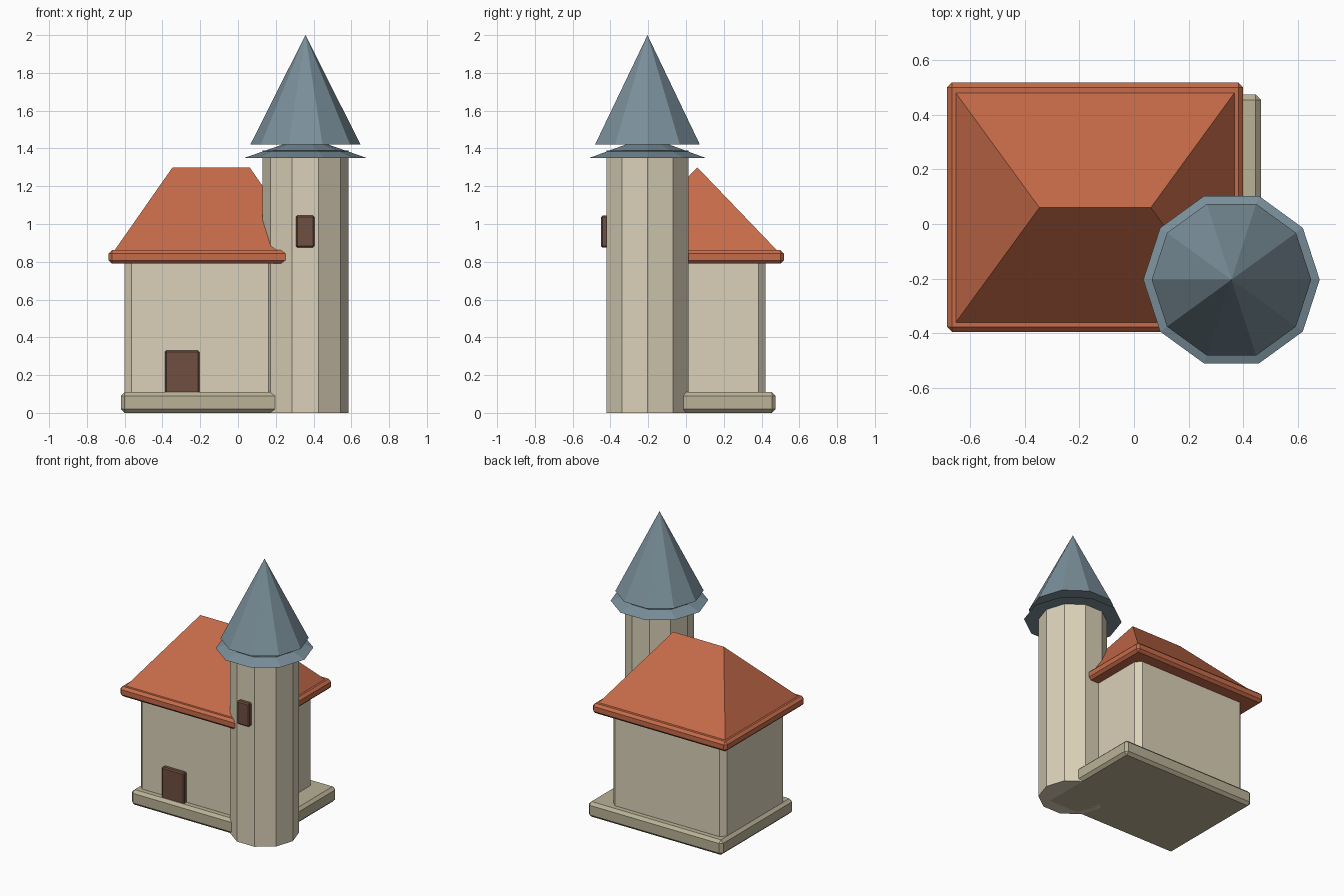
import bpy, bmesh, math
from mathutils import Vector

if "Cube" in bpy.data.objects:
    bpy.data.objects.remove(bpy.data.objects["Cube"], do_unlink=True)


def material(name, rgb):
    # sRGB 0-255 to linear
    lin = [((c / 255 + 0.055) / 1.055) ** 2.4 for c in rgb] + [1.0]
    m = bpy.data.materials.new(name)
    m.use_nodes = True
    m.diffuse_color = lin
    m.node_tree.nodes["Principled BSDF"].inputs["Base Color"].default_value = lin
    return m


PLASTER = material("pale plaster", (219, 209, 184))
STONE = material("foundation stone", (186, 177, 150))
TILE = material("red roof tile", (198, 107, 73))
SLATE = material("blue slate", (122, 143, 154))
WOOD = material("dark wood", (111, 79, 65))


def finish(name, bm, mat):
    bmesh.ops.recalc_face_normals(bm, faces=bm.faces)
    mesh = bpy.data.meshes.new(name)
    bm.to_mesh(mesh)
    bm.free()
    mesh.materials.append(mat)
    ob = bpy.data.objects.new(name, mesh)
    bpy.context.collection.objects.link(ob)
    return ob


def box(name, lo, hi, mat, bevel, upright_only=False):
    """Box between two corners with chamfered edges."""
    lo, hi = Vector(lo), Vector(hi)
    bm = bmesh.new()
    bmesh.ops.create_cube(bm, size=1)
    for v in bm.verts:
        v.co = (lo + hi) / 2 + v.co * (hi - lo)
    edges = [e for e in bm.edges if not upright_only
             or abs(e.verts[0].co.z - e.verts[1].co.z) > 0.01]
    bmesh.ops.bevel(bm, geom=edges, offset=bevel, segments=1, affect="EDGES")
    return finish(name, bm, mat)


def ten_sided(name, r1, z1, r2, z2, mat):
    """Ten-sided frustum, or cone when r2 is zero, on the tower axis."""
    bm = bmesh.new()
    rings = []
    for r, z in ((r1, z1), (r2, z2)):
        rings.append([bm.verts.new((TOWER_X + r * math.cos(math.tau * i / 10),
                                    TOWER_Y + r * math.sin(math.tau * i / 10), z))
                      for i in range(10)])
        bm.faces.new(rings[-1])
    for i in range(10):
        j = (i + 1) % 10
        bm.faces.new((rings[0][i], rings[0][j], rings[1][j], rings[1][i]))
    bmesh.ops.remove_doubles(bm, verts=bm.verts, dist=0.0001)
    return finish(name, bm, mat)


def hip_roof(name, half_x, half_y, half_ridge, z1, z2, mat):
    bm = bmesh.new()
    base = [bm.verts.new((HOUSE_X + sx * half_x, HOUSE_Y + sy * half_y, z1))
            for sx, sy in ((-1, -1), (1, -1), (1, 1), (-1, 1))]
    west, east = [bm.verts.new((HOUSE_X + s * half_ridge, HOUSE_Y, z2)) for s in (-1, 1)]
    a, b, c, d = base
    for f in ((a, b, east, west), (b, c, east), (c, d, west, east), (d, a, west), base):
        bm.faces.new(f)
    return finish(name, bm, mat)


HOUSE_X, HOUSE_Y = -0.1425, 0.06
TOWER_X, TOWER_Y = 0.357, -0.204

# House
box("foundation", (-0.62, -0.355, 0), (0.465, 0.475, 0.11), STONE, 0.02)
box("house_walls", (-0.6, -0.3, 0.09), (0.317, 0.42, 0.81), PLASTER, 0.037, True)
box("roof_eaves", (-0.685, -0.395, 0.79), (0.4, 0.518, 0.862), TILE, 0.018)
hip_roof("hip_roof", 0.515, 0.427, 0.204, 0.855, 1.3, TILE)
box("door", (-0.387, -0.33, 0.1), (-0.205, -0.28, 0.33), WOOD, 0.008)

# Tower
ten_sided("tower_walls", 0.228, 0, 0.228, 1.36, PLASTER)
ten_sided("tower_collar", 0.2285, 1.351, 0.2285, 1.39, SLATE)
ten_sided("tower_eaves", 0.323, 1.35, 0.12, 1.421, SLATE)
ten_sided("spire", 0.292, 1.42, 0, 2.0, SLATE)
box("tower_window", (0.306, -0.45, 0.875), (0.404, -0.4, 1.045), WOOD, 0.008)
